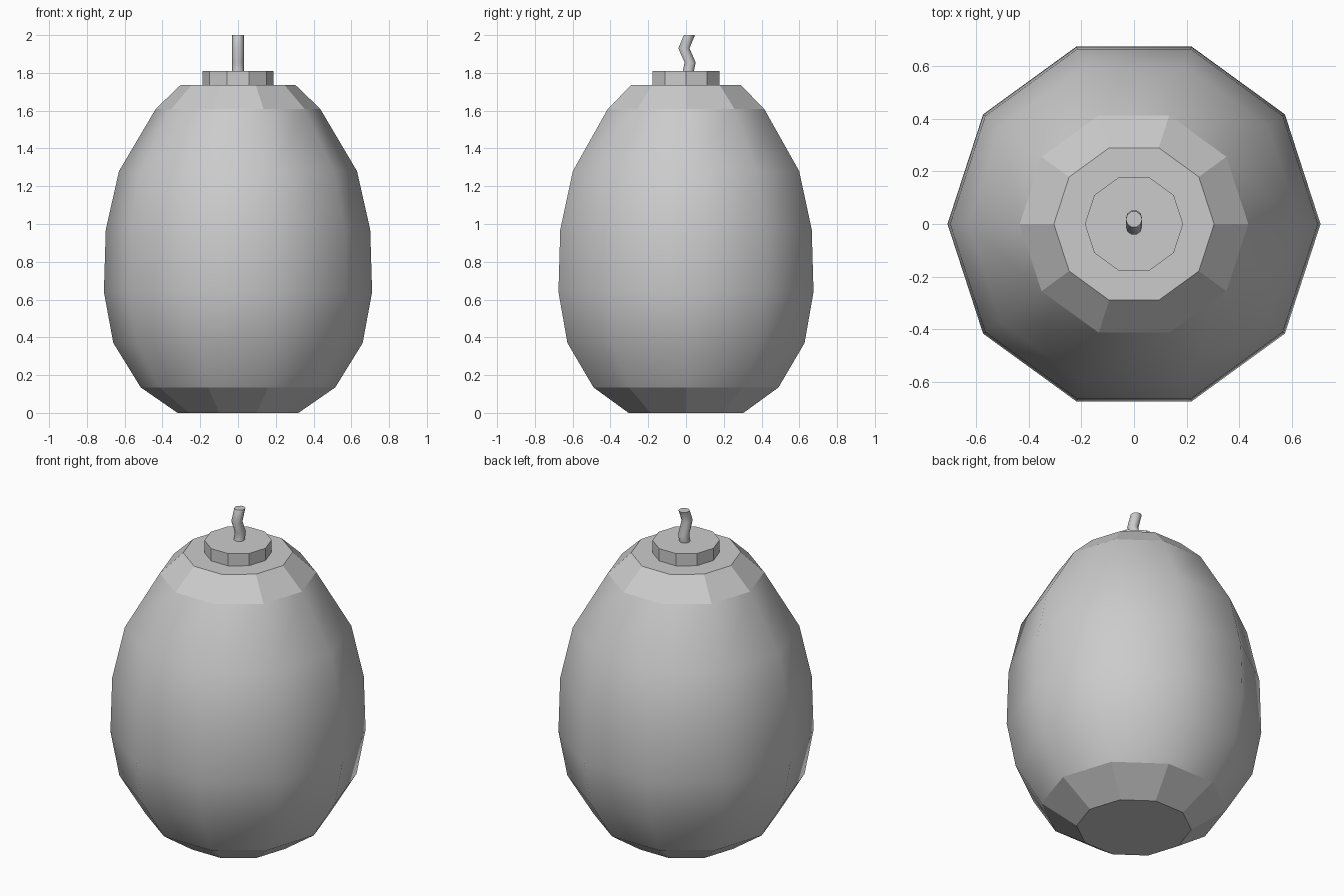
import bpy, bmesh
from math import cos, sin, pi

if "Cube" in bpy.data.objects:
    bpy.data.objects.remove(bpy.data.objects["Cube"])


def ring_solid(name, rings, sides, smooth_bands=()):
    """Loft horizontal rings (radius, y offset, z) and cap both ends."""
    bm = bmesh.new()
    loops = [[bm.verts.new((r * cos(2 * pi * i / sides),
                            y + r * sin(2 * pi * i / sides), z))
              for i in range(sides)] for r, y, z in rings]
    for b, (low, high) in enumerate(zip(loops, loops[1:])):
        for i in range(sides):
            j = (i + 1) % sides
            face = bm.faces.new((low[i], low[j], high[j], high[i]))
            face.smooth = b in smooth_bands
    bm.faces.new(loops[0][::-1])
    bm.faces.new(loops[-1])
    # keep the borders between smooth and flat bands crisp
    for e in bm.edges:
        e.smooth = len({f.smooth for f in e.link_faces}) == 1
    mesh = bpy.data.meshes.new(name)
    bm.to_mesh(mesh)
    bm.free()
    obj = bpy.data.objects.new(name, mesh)
    bpy.context.collection.objects.link(obj)
    return obj


# Egg-shaped body: faceted foot and shoulder, smooth belly
profile = [(0.32, 0), (0.515, 0.135), (0.66, 0.37), (0.71, 0.64),
           (0.70, 0.97), (0.63, 1.28), (0.435, 1.61), (0.305, 1.735)]
ring_solid("body", [(r, 0, z) for r, z in profile], 10, range(1, 6))

# Flat plug on top
ring_solid("plug", [(0.187, 0, 1.73), (0.187, 0, 1.81)], 10)

# Crooked fuse
path = [(0.01, 1.80), (0.022, 1.855), (-0.011, 1.93), (0.018, 2.0)]
ring_solid("fuse", [(0.031, y, z) for y, z in path], 10, range(3))
